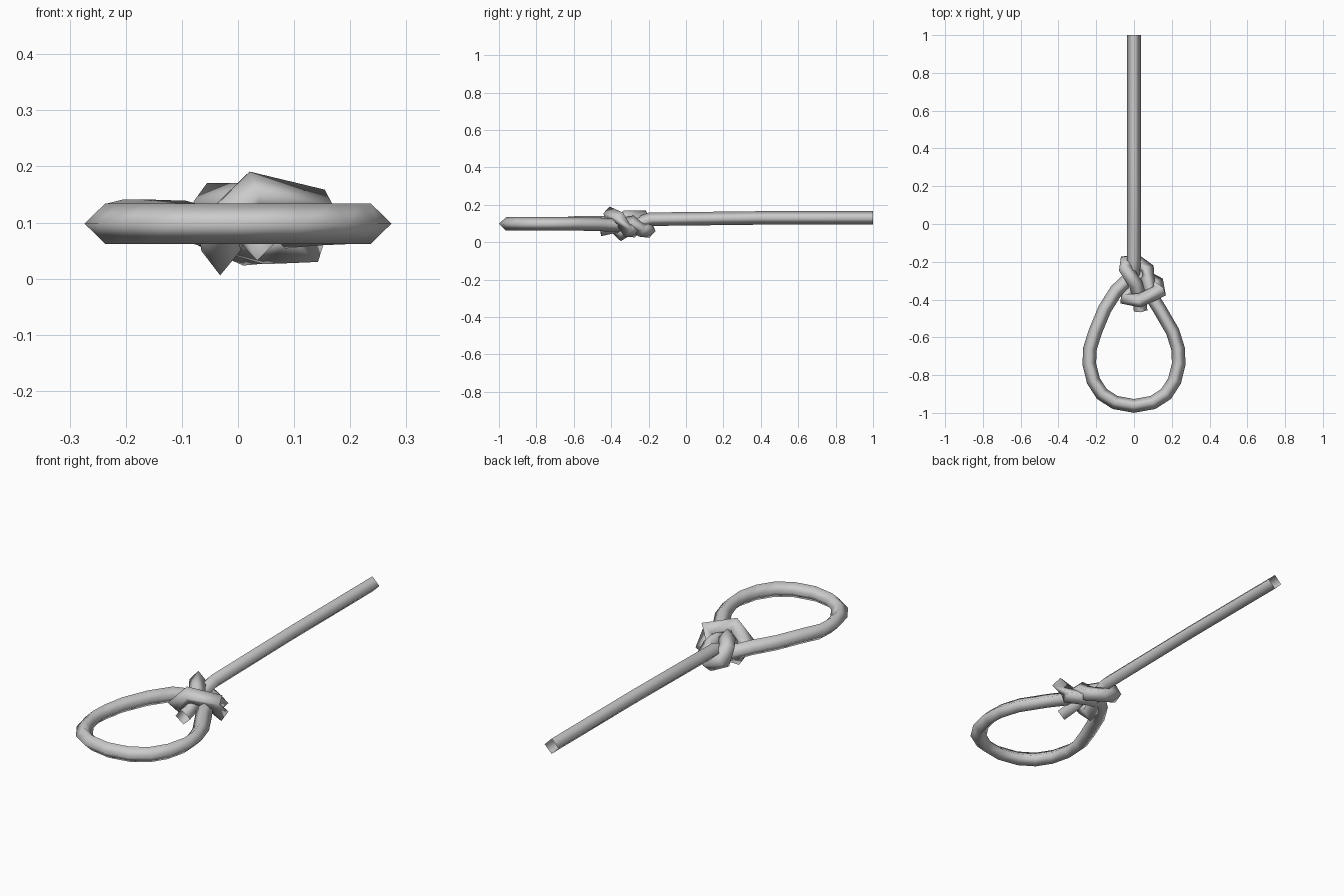
import bpy, bmesh
from mathutils import Vector

if "Cube" in bpy.data.objects:
    bpy.data.objects.remove(bpy.data.objects["Cube"])

R = 0.036  # rope radius
Z = Vector((0, 0, 1))

# Rope centreline: standing part, then the nipping turn
path = [(0, 1, .13), (0, .4, .13), (0, -.19, .123), (-.005, -.26, .1),
        (-.03, -.345, .05), (-.038, -.395, .095), (.03, -.405, .152), (.135, -.355, .128),
        (.125, -.315, .065), (.05, -.275, .062), (-.03, -.29, .085)]
# Left leg, round the big loop, right leg
half = [(-.155, -.45), (-.205, -.57), (-.233, -.66), (-.237, -.74),
        (-.215, -.83), (-.17, -.9), (-.1, -.945)]
path += [(-.095, -.355, .103)]
path += [(x, y, .105 if y > -.6 else .098) for x, y in half]
path += [(0, -.963, .098)]
path += [(-x, y, .098) for x, y in half[:0:-1]]
path += [(.135, -.45, .095)]
# Back through the turn, behind the standing part, and out as the tail
path += [(.085, -.37, .09), (.072, -.29, .105), (.07, -.24, .065), (.015, -.2, .06),
         (-.045, -.205, .085), (-.045, -.235, .135), (.01, -.32, .135),
         (.027, -.38, .085), (.035, -.46, .068)]
pts = [Vector(p) for p in path]

# Sweep a four-sided section with mitred joints
bm = bmesh.new()
rings = []
n = len(pts)
for i, p in enumerate(pts):
    d_in = (p - pts[i - 1]).normalized() if i else (pts[1] - p).normalized()
    d_out = (pts[i + 1] - p).normalized() if i < n - 1 else d_in
    t = (d_in + d_out).normalized()
    side = t.cross(Z).normalized()
    up = side.cross(t)
    bend = d_out - d_in
    stretch = min(1 / max(d_in.dot(t), .1), 1.35)
    ring = []
    for o in (side, up, -side, -up):
        o = o * R
        if bend.length > 1e-4:
            b = bend.normalized()
            o += b * o.dot(b) * (stretch - 1)
        ring.append(bm.verts.new(p + o))
    rings.append(ring)
for a, b in zip(rings, rings[1:]):
    for k in range(4):
        bm.faces.new((a[k], a[(k + 1) % 4], b[(k + 1) % 4], b[k])).smooth = True
bmesh.ops.recalc_face_normals(bm, faces=bm.faces)

me = bpy.data.meshes.new("rope_loop_knot")
bm.to_mesh(me)
bm.free()
rope = bpy.data.objects.new("rope_loop_knot", me)
bpy.context.collection.objects.link(rope)
